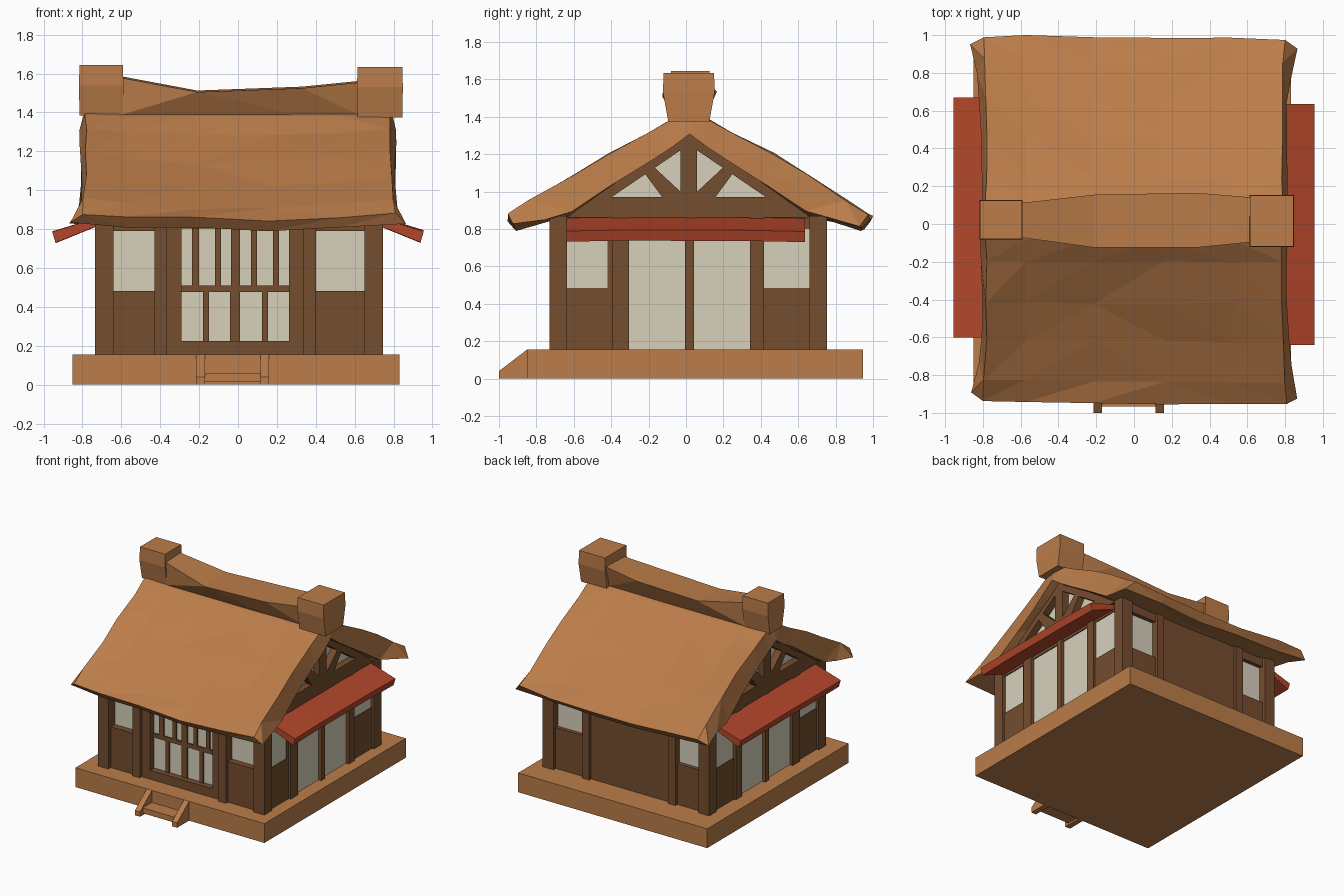
import bpy
import bmesh
import random

random.seed(4)
cube = bpy.data.objects.get("Cube")
if cube:
    bpy.data.objects.remove(cube, do_unlink=True)


def material(name, rgb):
    m = bpy.data.materials.new(name)
    m.use_nodes = True
    m.diffuse_color = (*rgb, 1)
    m.node_tree.nodes["Principled BSDF"].inputs["Base Color"].default_value = (*rgb, 1)
    return m


TAN = material("tan_thatch_and_timber", (0.495, 0.203, 0.068))
BROWN = material("dark_brown_wood", (0.178, 0.074, 0.028))
PAPER = material("pale_paper", (0.68, 0.63, 0.50))
RED = material("red_awning", (0.45, 0.062, 0.024))


def loft(name, rings, mat, triangulate=False):
    """Closed solid through a row of equal-sized point rings."""
    bm = bmesh.new()
    rows = [[bm.verts.new(p) for p in ring] for ring in rings]
    n = len(rows[0])
    for a, b in zip(rows, rows[1:]):
        for i in range(n):
            j = (i + 1) % n
            bm.faces.new((a[i], a[j], b[j], b[i]))
    bm.faces.new(rows[0])
    bm.faces.new(rows[-1])
    bmesh.ops.recalc_face_normals(bm, faces=bm.faces)
    if triangulate:
        bmesh.ops.triangulate(bm, faces=bm.faces)
    mesh = bpy.data.meshes.new(name)
    bm.to_mesh(mesh)
    bm.free()
    mesh.materials.append(mat)
    ob = bpy.data.objects.new(name, mesh)
    bpy.context.collection.objects.link(ob)
    return ob


def prism(name, yz, x0, x1, mat):
    return loft(name, [[(x, y, z) for y, z in yz] for x in (x0, x1)], mat)


def box(name, x, y, z, mat):
    return prism(name, [(y[0], z[0]), (y[1], z[0]), (y[1], z[1]), (y[0], z[1])], x[0], x[1], mat)


# Wall planes: facing axis, position, outward sign, depth of frames and of posts
SIDES = {"front": ("y", -0.645, -1, 0.055, 0.08), "back": ("y", 0.69, 1, 0.035, 0.06),
         "right": ("x", -0.705, -1, 0.012, 0.03), "left": ("x", 0.715, 1, 0.012, 0.03)}
FLOOR, EAVE, SILL = 0.155, 0.87, 0.483
GLASS, BAR = 0.004, 0.018


def panel(name, side, a, z, depth, mat=BROWN):
    axis, face, sign = SIDES[side][:3]
    span = sorted((face - 0.02 * sign, face + depth * sign))
    if axis == "y":
        return box(f"{side}_{name}", a, span, z, mat)
    return box(f"{side}_{name}", span, a, z, mat)


# Platform and front step
box("platform", (-0.85, 0.83), (-0.85, 0.945), (0, FLOOR), TAN)
for label, x in (("right", -0.215), ("left", 0.115)):
    prism(f"{label}_step_stringer", [(-1, 0), (-0.85, 0), (-0.85, FLOOR), (-1, 0.04)], x, x + 0.045, TAN)
box("step_tread", (-0.17, 0.115), (-0.965, -0.85), (0.015, 0.058), TAN)

# Wall core and corner posts
box("wall_core", (-0.705, 0.715), (-0.645, 0.69), (FLOOR, EAVE), BROWN)
for x in (-0.735, 0.65):
    for y in (-0.73, 0.66):
        box("corner_post", (x, x + 0.095), (y, y + 0.095), (FLOOR, EAVE), BROWN)

# Front and back walls: posts, windows and panels under the windows
for side in ("front", "back"):
    frame, post = SIDES[side][3:]
    for a in ((-0.43, -0.365), (0.335, 0.40)):
        panel("post", side, a, (FLOOR, EAVE), post)
    for a in ((-0.64, -0.43), (0.40, 0.65)):
        panel("window", side, a, (SILL, 0.79), GLASS, PAPER)
        panel("window_apron", side, a, (FLOOR, SILL), frame)
        panel("window_head", side, a, (0.79, EAVE), frame)
panel("centre_panel", "back", (-0.365, 0.335), (FLOOR, EAVE), SIDES["back"][3])

# Front lattice screen
FRAME = SIDES["front"][3]
panel("screen_paper", "front", (-0.29, 0.262), (0.226, 0.803), GLASS, PAPER)
for a in ((-0.365, -0.29), (0.262, 0.335)):
    panel("screen_stile", "front", a, (FLOOR, EAVE), FRAME)
for z, depth in (((FLOOR, 0.226), FRAME), ((0.478, 0.51), BAR), ((0.803, EAVE), FRAME)):
    panel("screen_rail", "front", (-0.29, 0.262), z, depth)
for a in ((-0.237, -0.2), (-0.118, -0.088), (-0.037, 0.01), (0.067, 0.098), (0.18, 0.21)):
    panel("upper_bar", "front", a, (0.51, 0.803), BAR)
for a in ((-0.18, -0.15), (-0.04, 0.01), (0.123, 0.154)):
    panel("lower_bar", "front", a, (0.226, 0.478), BAR)


def mirrored(pts, centre=0.015):
    return [(2 * centre - y, z) for y, z in pts]


# Side walls, gables and awnings
rafter = [(-0.64, 0.86), (-0.56, 0.86), (-0.03, 1.22), (0.015, 1.24), (0.015, 1.33)]
brace = [(-0.03, 0.96), (-0.12, 0.96), (-0.23, 1.11), (-0.17, 1.13), (-0.03, 1.0)]
tie = [(-0.62, 0.86), (0.65, 0.86), (0.49, 0.97), (-0.46, 0.97)]
for side in ("right", "left"):
    axis, face, sign, frame, post = SIDES[side]
    for a in ((-0.395, -0.305), (-0.005, 0.043), (0.342, 0.417)):
        panel("post", side, a, (FLOOR, EAVE), post)
    for a in ((-0.305, -0.005), (0.043, 0.342)):
        panel("sliding_door", side, a, (FLOOR, 0.82), GLASS, PAPER)
    for a in ((-0.635, -0.42), (0.417, 0.66)):
        panel("window", side, a, (SILL, 0.80), GLASS, PAPER)
        panel("window_apron", side, a, (FLOOR, SILL), frame)
    panel("window_stile", side, (-0.42, -0.395), (FLOOR, EAVE), frame)
    panel("lintel", side, (-0.64, 0.66), (0.80, EAVE), frame)

    inner, outer = face - 0.05 * sign, face + post * sign
    prism(f"{side}_gable_paper", [(-0.6, 0.86), (0.63, 0.86), (0.015, 1.30)], inner, face - 0.025 * sign, PAPER)
    prism(f"{side}_tie_beam", tie, inner, outer, BROWN)
    prism(f"{side}_king_post", [(-0.03, 0.96), (0.06, 0.96), (0.06, 1.27), (0.015, 1.31), (-0.03, 1.27)],
          inner, outer, BROWN)
    for pts in (rafter, mirrored(rafter)):
        prism(f"{side}_rafter", pts, inner, outer, BROWN)
    for pts in (brace, mirrored(brace)):
        prism(f"{side}_brace", pts, inner, outer, BROWN)

    rings = []
    ends = (-0.64, 0.635) if side == "left" else (-0.60, 0.67)
    for i in range(5):
        y = ends[0] + (ends[1] - ends[0]) * i / 4
        dz = random.uniform(-0.006, 0.006)
        rings.append([(sign * x, y, z + dz) for x, z in
                      ((0.70, 0.868), (0.955, 0.79), (0.938, 0.733), (0.70, 0.83))])
    loft(f"{side}_awning", rings, RED, triangulate=True)

# Thatched roof: half sections as (distance from ridge, height, end x, mid-span dip)
top = [(0.965, 0.87, 0.80, 0.01), (0.85, 0.945, 0.79, 0.03), (0.64, 1.08, 0.785, 0.055),
       (0.44, 1.20, 0.78, 0.055), (0.22, 1.315, 0.78, 0.03), (0.1, 1.385, 0.785, 0.005), (0.0, 1.42, 0.785, 0)]
under = [(0.925, 0.815, 0.87, 0), (0.77, 0.845, 0.83, 0), (0.62, 0.885, 0.815, 0),
         (0.42, 1.03, 0.81, 0), (0.21, 1.17, 0.81, 0), (0.1, 1.24, 0.81, 0), (0.0, 1.305, 0.815, 0)]


def both_slopes(half):
    return [(-d, *rest) for d, *rest in half] + half[-2::-1]


section = both_slopes(top) + both_slopes(under)[::-1]
rings = []
for s, lift, dip in ((-1, 0.012, 0), (-0.72, 0, 0.6), (-0.28, -0.008, 1), (0.2, -0.015, 1),
                     (0.66, -0.01, 0.6), (1, 0.005, 0)):
    ring = []
    for d, z, end, hollow in section:
        x = s * (end if abs(s) == 1 else 0.79)
        j = 0.009 if z < 1.3 else 0.003
        low = max(0, 1.1 - z) * 4
        ring.append((x + random.uniform(-j, j), 0.02 + d - 0.012 * s * abs(d) + random.uniform(-j, j),
                     z + lift * low - dip * hollow + random.uniform(-j, j)))
    rings.append(ring)
loft("thatch_roof", rings, TAN, triangulate=True)

# Sagging ridge cap, wider at its top edges than at its foot
rings = []
for x, front, back, z in ((-0.61, -0.07, 0.11, 1.58), (-0.21, -0.125, 0.155, 1.505),
                          (0.33, -0.125, 0.165, 1.525), (0.63, -0.095, 0.14, 1.555)):
    rings.append([(x, -0.055, 1.385), (x, front, z), (x, back, z + 0.008), (x, 0.095, 1.385)])
loft("ridge_cap", rings, TAN, triangulate=True)

# Ridge end blocks, narrower at the foot
for label, x0, x1, y0, y1, lift in (("right", -0.815, -0.592, -0.08, 0.125, 0.01),
                                    ("left", 0.615, 0.845, -0.12, 0.15, 0)):
    rings = []
    for z, inset, dx in ((1.375, 0.025, 0), (1.53, -0.003, 0.003), (1.635, 0, 0)):
        a, b, h = y0 + inset, y1 - inset, z + lift
        rings.append([(x0 - dx, a, h), (x1 + dx, a, h), (x1 + dx, b, h), (x0 - dx, b, h)])
    loft(f"{label}_ridge_block", rings, TAN)
